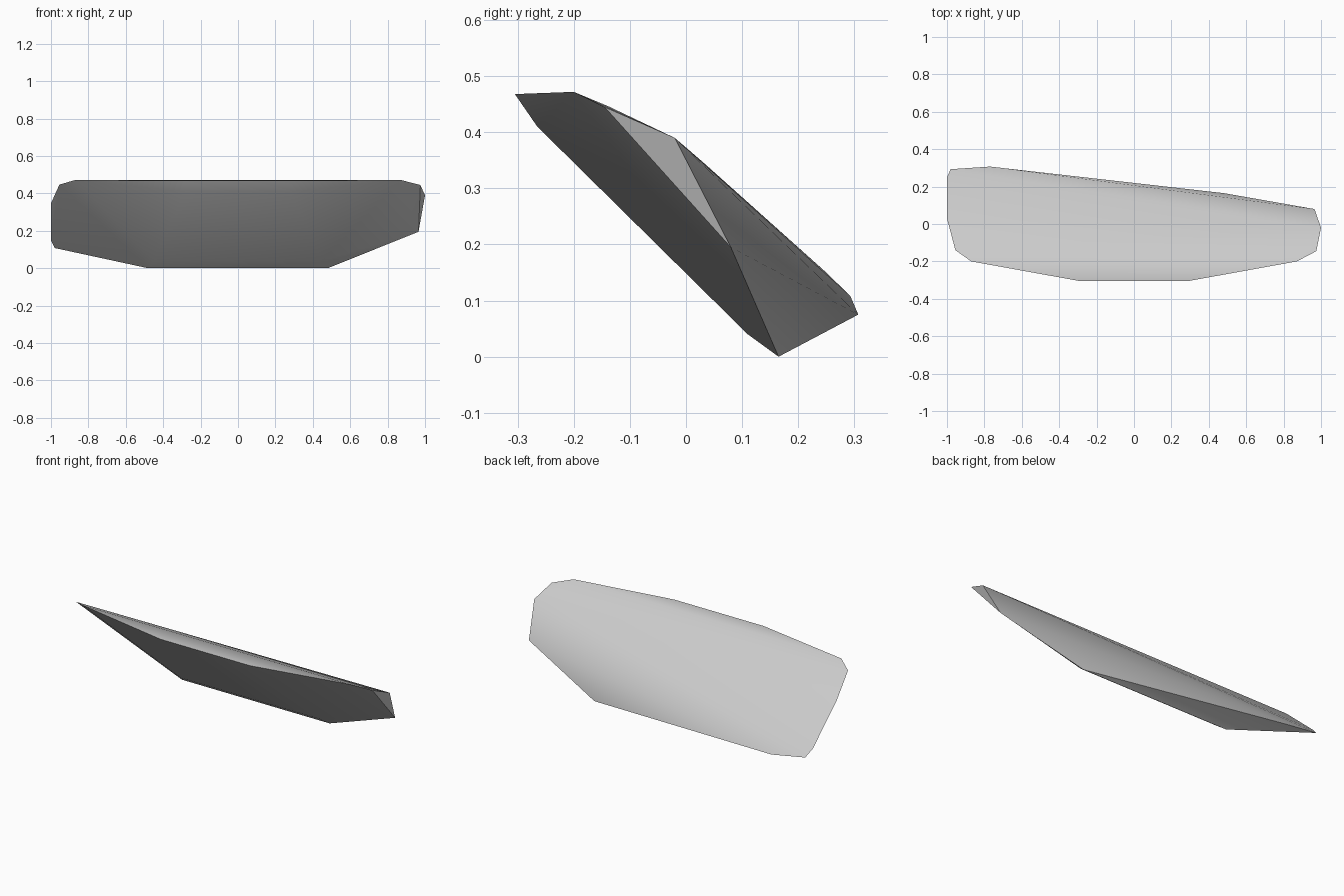
import bpy
import bmesh
import math

cube = bpy.data.objects.get("Cube")
if cube:
    bpy.data.objects.remove(cube, do_unlink=True)


def make_material(name, color):
    material = bpy.data.materials.new(name)
    material.use_nodes = True
    material.diffuse_color = color
    material.node_tree.nodes["Principled BSDF"].inputs["Base Color"].default_value = color
    return material


def make_hull(name, points, material):
    """Wrap corner points in a convex shell and shade it with sharp rims."""
    mesh = bpy.data.meshes.new(name)
    bm = bmesh.new()
    for point in points:
        bm.verts.new(point)
    result = bmesh.ops.convex_hull(bm, input=bm.verts[:])
    loose = {v for v in result["geom_interior"] + result["geom_unused"]
             if isinstance(v, bmesh.types.BMVert) and not v.link_faces}
    bmesh.ops.delete(bm, geom=list(loose), context="VERTS")
    bmesh.ops.recalc_face_normals(bm, faces=bm.faces[:])
    bm.to_mesh(mesh)
    bm.free()
    mesh.materials.append(material)
    shard = bpy.data.objects.new(name, mesh)
    bpy.context.collection.objects.link(shard)
    bpy.context.view_layer.objects.active = shard
    shard.select_set(True)
    bpy.ops.object.shade_smooth_by_angle(angle=math.radians(30))
    return shard


# Corners that repeat on both sides: front tip, upper corners, underside, foot
paired = [
    (0.29, -0.305, 0.468),
    (0.87, -0.2, 0.472),
    (0.28, -0.265, 0.41),
    (0.45, 0.11, 0.04),
    (0.48, 0.165, 0.0),
]
corners = [(side * x, y, z) for x, y, z in paired for side in (-1, 1)]

# Chipped end on the left
corners += [(0.975, -0.145, 0.445), (1, -0.02, 0.39), (0.965, 0.08, 0.195)]

# Wider end on the right, reaching further back
corners += [
    (-0.955, -0.14, 0.447),
    (-1, 0.03, 0.347),
    (-1, 0.25, 0.15),
    (-0.98, 0.293, 0.108),
    (-0.77, 0.307, 0.075),
]

grey = make_material("plain grey", (0.6, 0.6, 0.6, 1))
make_hull("tilted_slab", corners, grey)
